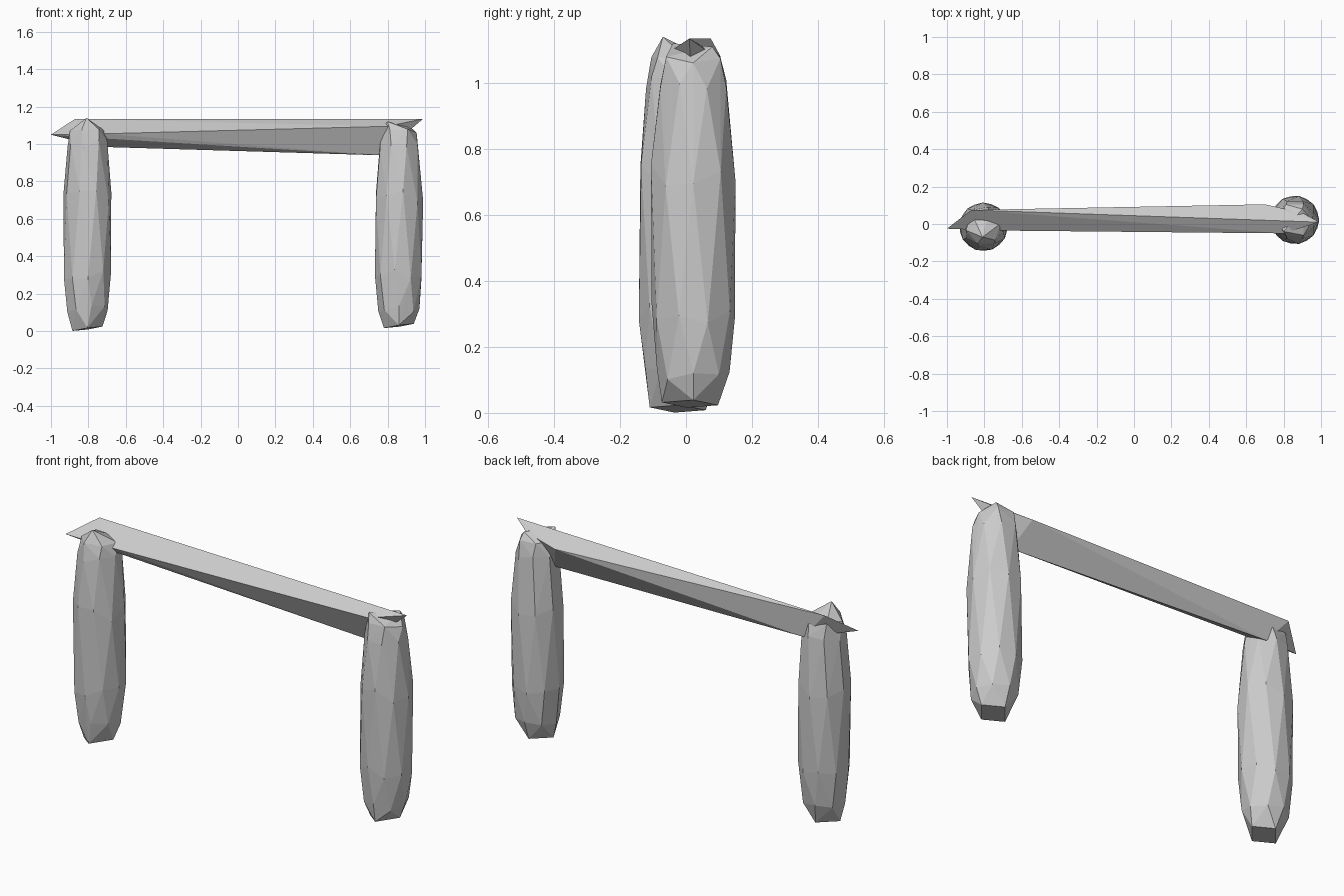
import bpy, bmesh, math, random

if "Cube" in bpy.data.objects:
    bpy.data.objects.remove(bpy.data.objects["Cube"])

random.seed(4)


def hull_object(name, points):
    """Flat-faced solid wrapped round a small set of corner points."""
    bm = bmesh.new()
    for p in points:
        bm.verts.new(p)
    res = bmesh.ops.convex_hull(bm, input=bm.verts[:])
    loose = {v for v in res["geom_interior"] + res["geom_unused"]
             if isinstance(v, bmesh.types.BMVert)}
    if loose:
        bmesh.ops.delete(bm, geom=list(loose), context='VERTS')
    bmesh.ops.recalc_face_normals(bm, faces=bm.faces[:])
    mesh = bpy.data.meshes.new(name)
    bm.to_mesh(mesh)
    bm.free()
    obj = bpy.data.objects.new(name, mesh)
    bpy.context.collection.objects.link(obj)
    return obj


def post_points(cx, cy, base_z, turn):
    """Rough-hewn post: staggered rings swelling in the middle."""
    pts = []
    # z, radius, sides, z jitter
    rings = [(0.12, 0.110, 8, 0.02),
             (0.30, 0.128, 9, 0.03),
             (0.72, 0.130, 9, 0.04),
             (1.00, 0.108, 8, 0.02),
             (1.07, 0.095, 6, 0.01)]
    for k, (z, r, n, jitter) in enumerate(rings):
        for i in range(n):
            a = math.tau * (i + 0.5 * (k % 2)) / n + turn
            pts.append((cx + r * math.cos(a), cy + r * math.sin(a),
                        z + random.uniform(-jitter, jitter)))
    # slightly tilted four-sided foot
    for dx, dy in ((-0.08, -0.02), (0.0, -0.095), (0.08, 0.0), (0.0, 0.075)):
        pts.append((cx + dx, cy + dy, base_z + 0.15 * (dx + 0.08) - 0.05 * dy))
    return pts


# Posts, each with an off-centre pointed top
hull_object("left_post",
            post_points(-0.805, -0.015, 0.0, 0.2) + [(-0.81, -0.07, 1.14)])
hull_object("right_post",
            post_points(0.86, 0.022, 0.015, 0.0)
            + [(0.80, -0.04, 1.12), (0.90, 0.08, 1.11)])

# Crossbeam: irregular split log, pointed at both ends
beam = [(-1.0, -0.025, 1.05), (-0.87, 0.075, 1.135), (-0.72, -0.035, 1.055),
        (-0.72, -0.02, 1.03), (-0.74, 0.07, 0.985),
        (0.99, 0.01, 1.135), (0.80, -0.05, 1.095),
        (0.76, 0.02, 0.94), (0.70, 0.105, 1.08), (0.90, 0.06, 1.10)]
hull_object("crossbeam", beam)
